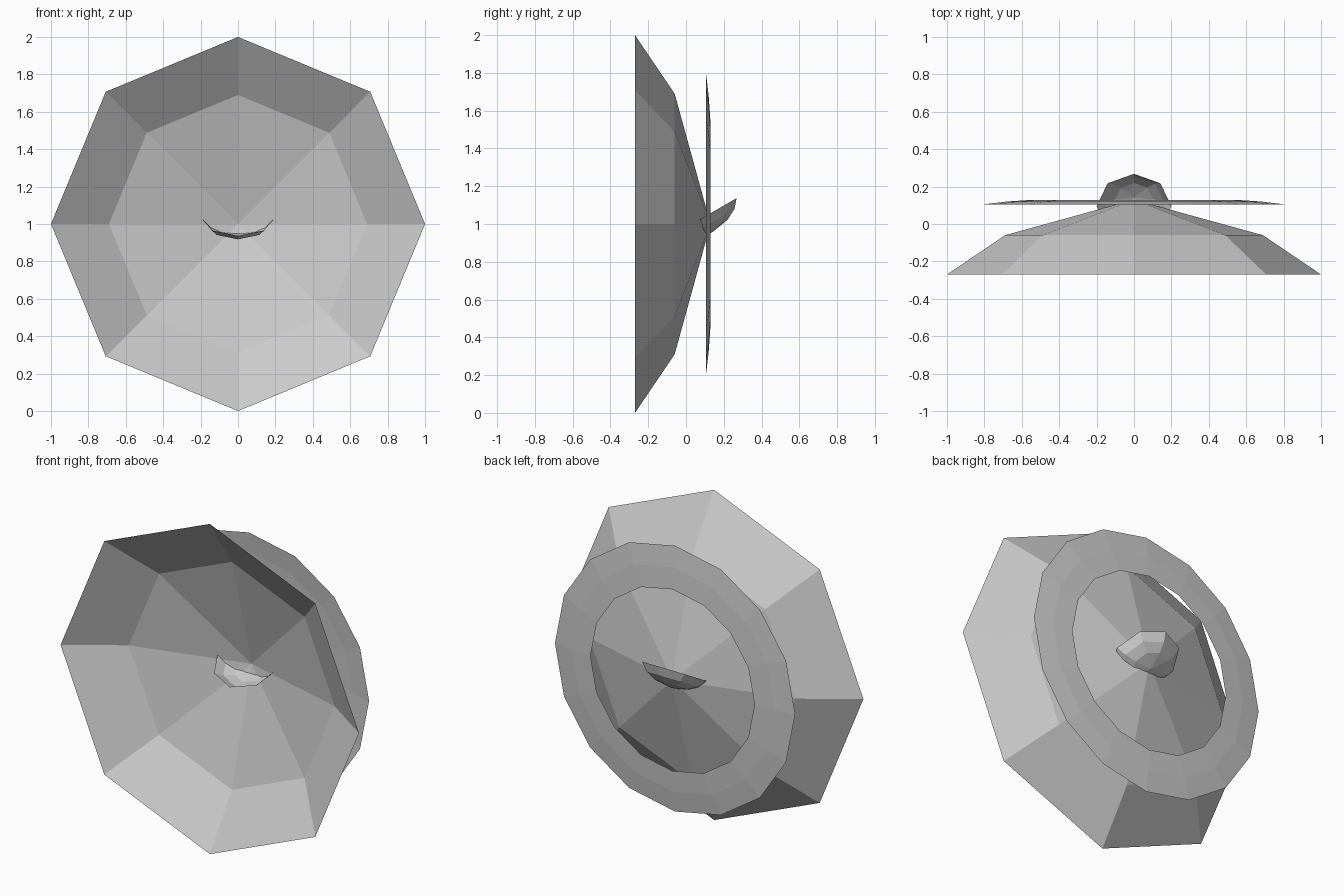
import bpy, bmesh
from math import cos, sin, pi, radians
from mathutils import Matrix

cube = bpy.data.objects.get("Cube")
if cube:
    bpy.data.objects.remove(cube)

grey = bpy.data.materials.new("light_grey")
grey.use_nodes = True
colour = (0.6, 0.6, 0.6, 1)
grey.diffuse_color = colour
grey.node_tree.nodes["Principled BSDF"].inputs["Base Color"].default_value = colour


def lathe(name, profile, sides, centre, tilt):
    """Thin flat-faced shell from (radius, height) points; radius 0 makes a tip."""
    bm = bmesh.new()
    loops = []
    for r, h in profile:
        count = sides if r else 1
        loops.append([bm.verts.new((r * cos(2 * pi * i / sides), r * sin(2 * pi * i / sides), h))
                      for i in range(count)])
    for a, b in zip(loops, loops[1:]):
        for i in range(sides):
            j = (i + 1) % sides
            if len(b) == 1:
                bm.faces.new((a[i], a[j], b[0]))
            else:
                bm.faces.new((a[i], a[j], b[j], b[i]))
    bm.transform(Matrix.Translation(centre) @ Matrix.Rotation(radians(tilt), 4, "X"))
    mesh = bpy.data.meshes.new(name)
    bm.to_mesh(mesh)
    bm.free()
    mesh.materials.append(grey)
    obj = bpy.data.objects.new(name, mesh)
    bpy.context.collection.objects.link(obj)
    return obj


# Large eight-sided dish, open to the front
lathe("dish", [(1, -0.27), (0.69, -0.06), (0, 0.13)], 8, (0, 0, 1), -90)

# Thin, slightly domed ring behind the dish
lathe("back_ring", [(0.805, 0.105), (0.68, 0.12), (0.55, 0.129)], 16, (0, 0, 1), -90)

# Small tilted bowl passing through the dish centre
lathe("small_bowl", [(0.2, 0), (0.16, -0.045), (0.1, -0.075), (0, -0.092)],
      8, (0, 0.095, 1.037), 30)
